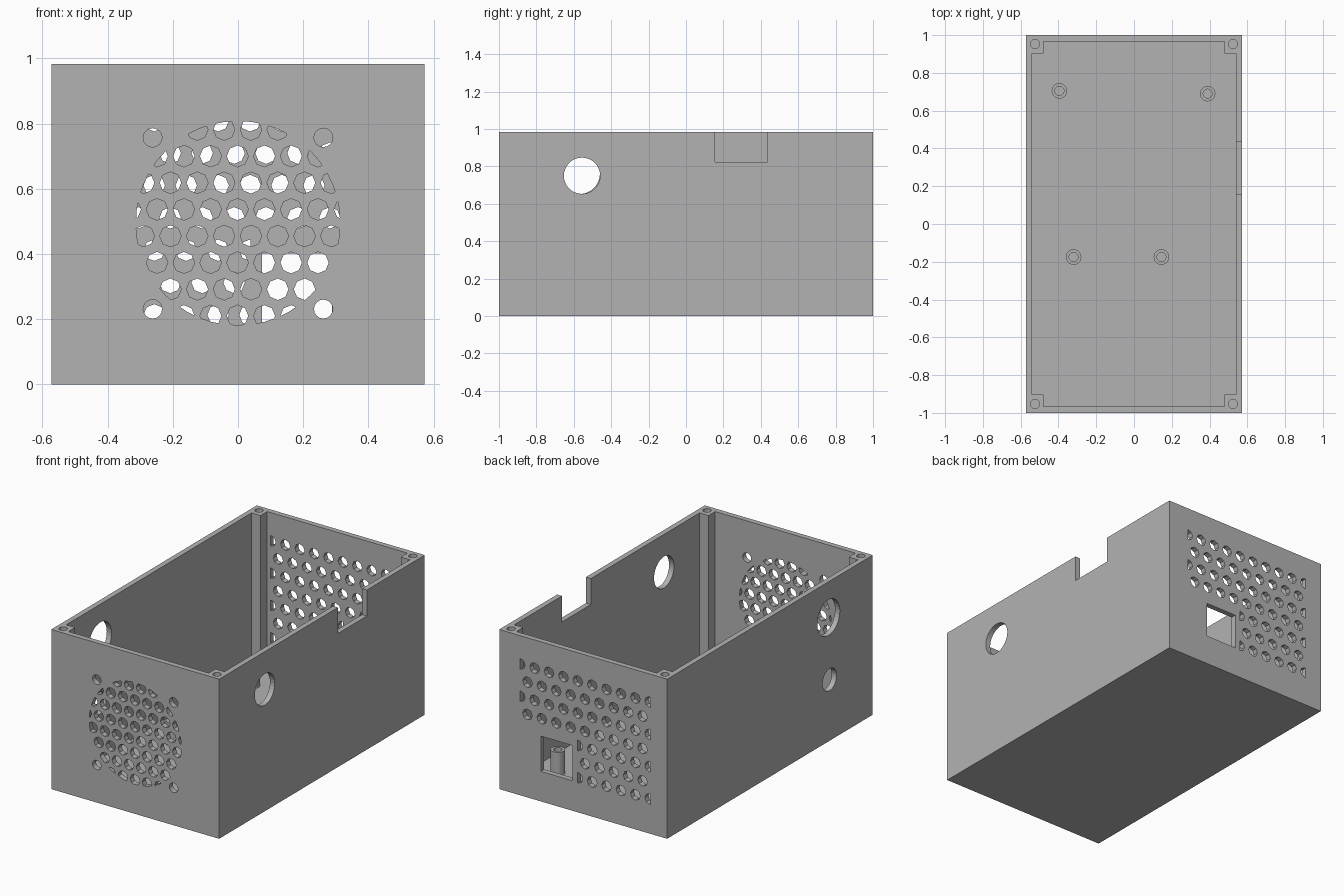
import bpy, bmesh, math
from mathutils import Vector

if "Cube" in bpy.data.objects:
    bpy.data.objects.remove(bpy.data.objects["Cube"])

HX, HY, H = 0.572, 1.0, 0.983      # outer half sizes and height
WALL = 0.033

grey = bpy.data.materials.new("plain grey")
grey.use_nodes = True
grey.diffuse_color = (0.45, 0.45, 0.45, 1)
grey.node_tree.nodes["Principled BSDF"].inputs["Base Color"].default_value = (0.45, 0.45, 0.45, 1)


def circle(u, v, r, n=32):
    return [(u + r * math.cos(math.tau * i / n), v + r * math.sin(math.tau * i / n)) for i in range(n)]


def rect(u0, u1, v0, v1):
    return [(u0, v0), (u1, v0), (u1, v1), (u0, v1)]


def prisms(name, outlines, axis, start, end):
    """Extrude flat outlines along an axis, from start to end."""
    place = {"x": lambda u, v, d: (d, u, v),
             "y": lambda u, v, d: (u, d, v),
             "z": lambda u, v, d: (u, v, d)}[axis]
    bm = bmesh.new()
    for pts in outlines:
        low = [bm.verts.new(place(u, v, start)) for u, v in pts]
        high = [bm.verts.new(place(u, v, end)) for u, v in pts]
        bm.faces.new(low)
        bm.faces.new(high)
        for i in range(len(pts)):
            j = (i + 1) % len(pts)
            bm.faces.new((low[i], low[j], high[j], high[i]))
    bmesh.ops.recalc_face_normals(bm, faces=bm.faces)
    return finish(name, bm)


def finish(name, bm):
    mesh = bpy.data.meshes.new(name)
    bm.to_mesh(mesh)
    bm.free()
    mesh.materials.append(grey)
    obj = bpy.data.objects.new(name, mesh)
    bpy.context.collection.objects.link(obj)
    return obj


def combine(target, tool, operation="DIFFERENCE"):
    """Apply a boolean and discard the tool."""
    mod = target.modifiers.new("cut", "BOOLEAN")
    mod.operation, mod.solver, mod.object = operation, "EXACT", tool
    graph = bpy.context.evaluated_depsgraph_get()
    mesh = bpy.data.meshes.new_from_object(target.evaluated_get(graph))
    target.modifiers.clear()
    target.data = mesh
    bpy.data.objects.remove(tool)


def hole_field(u0, v0, du, dv, cols, rows, first_half):
    """Staggered grid of small holes."""
    return [circle(u0 + du * (c + 0.5 * ((r + first_half) % 2)), v0 + dv * r, 0.033, 8)
            for r in range(rows) for c in range(cols)]


# Open box; the cavity outline leaves a square post in each corner
shell = prisms("enclosure", [rect(-HX, HX, -HY, HY)], "z", 0, H)
ix, iy, px, py = HX - WALL, HY - WALL, 0.478, 0.902
quarter = [(ix, py), (px, py), (px, iy)]
cavity = (quarter + [(-x, y) for x, y in reversed(quarter)]
          + [(-x, -y) for x, y in quarter] + [(x, -y) for x, y in reversed(quarter)])
combine(shell, prisms("cavity", [cavity], "z", WALL, H + 0.1))

# Screw holes in the corner posts
screws = [circle(sx * 0.524, sy * 0.953, 0.024, 16) for sx in (-1, 1) for sy in (-1, 1)]
combine(shell, prisms("post_screws", screws, "z", 0.65, H + 0.1))

# Round fan grille and its four screw holes in the front wall
grille = prisms("fan_grille", hole_field(-0.413, 0.21, 0.0823, 0.0817, 11, 8, 0), "y", -1.1, -0.9)
combine(grille, prisms("fan_disc", [circle(0, 0.4945, 0.3135, 48)], "y", -1.2, -0.8), "INTERSECT")
combine(shell, grille)
fan_screws = [circle(sx * 0.262, 0.494 + sz * 0.263, 0.029, 16) for sx in (-1, 1) for sz in (-1, 1)]
combine(shell, prisms("fan_screws", fan_screws, "y", -1.1, -0.9))

# Vent field in the back wall, trimmed around the socket window
for u0, u1, v0, v1 in ((-0.457, 0.431, 0.46, 0.88), (-0.457, 0.039, 0.14, 0.46)):
    vent = prisms("vent", hole_field(-0.502, 0.213, 0.098, 0.0993, 11, 7, 1), "y", 0.9, 1.1)
    combine(vent, prisms("vent_area", [rect(u0, u1, v0, v1)], "y", 0.8, 1.2), "INTERSECT")
    combine(shell, vent)
combine(shell, prisms("socket_window", [rect(0.073, 0.289, 0.185, 0.402)], "y", 0.9, 1.1))

# Side openings: notch and round hole on the left, two round holes on the right
combine(shell, prisms("left_openings", [rect(0.155, 0.437, 0.823, 1.1), circle(-0.556, 0.75, 0.097)],
                      "x", 0.5, 0.65))
combine(shell, prisms("right_openings", [circle(-0.57, 0.762, 0.11), circle(-0.58, 0.376, 0.068)],
                      "x", -0.65, -0.5))

# Hollow board standoffs on the floor
profile = [(0.041, 0.02), (0.041, 0.175), (0.024, 0.175), (0.024, 0.04), (0, 0.04)]
spots = [(-0.395, 0.705), (0.39, 0.69), (-0.32, -0.175), (0.145, -0.175)]
for x, y in spots:
    bm = bmesh.new()
    verts = [bm.verts.new((r, 0, z)) for r, z in profile]
    edges = [bm.edges.new(pair) for pair in zip(verts, verts[1:])]
    bmesh.ops.spin(bm, geom=verts + edges, cent=(0, 0, 0), axis=(0, 0, 1),
                   angle=math.tau, steps=20)
    bmesh.ops.remove_doubles(bm, verts=bm.verts, dist=0.0005)
    bmesh.ops.recalc_face_normals(bm, faces=bm.faces)
    # The outer wall must face outward
    outer = max(bm.faces, key=lambda f: f.calc_center_median().xy.length)
    if outer.normal.dot(Vector((*outer.calc_center_median().xy, 0))) < 0:
        bmesh.ops.reverse_faces(bm, faces=bm.faces)
    finish("standoff", bm).location = (x, y, 0)
